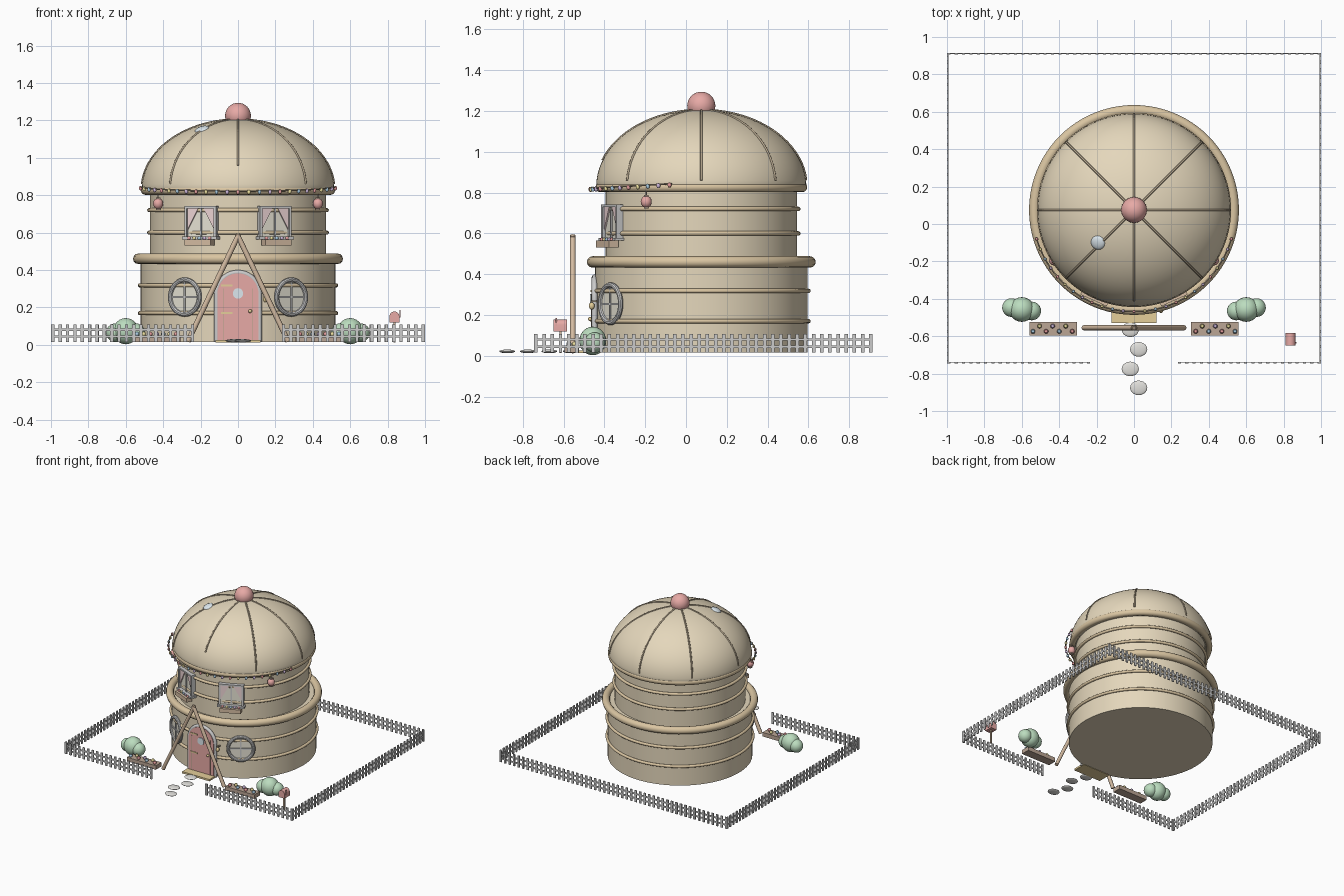
import bpy, bmesh
from math import sin, cos, pi, sqrt, radians, atan2
from mathutils import Matrix, Vector

if "Cube" in bpy.data.objects:
    bpy.data.objects.remove(bpy.data.objects["Cube"])

CY = 0.075                      # y of the house axis
R1, R2 = 0.52, 0.47             # lower and upper storey radii


def mat(name, r, g, b):
    m = bpy.data.materials.new(name)
    m.diffuse_color = (r, g, b, 1)
    m.use_nodes = True
    m.node_tree.nodes["Principled BSDF"].inputs["Base Color"].default_value = m.diffuse_color
    return m


TAN = mat("tan", 0.78, 0.68, 0.50)
TRIM = mat("trim", 0.70, 0.56, 0.36)
WOOD = mat("wood", 0.66, 0.50, 0.36)
RIB = mat("rib", 0.45, 0.37, 0.26)
RED = mat("red", 0.80, 0.40, 0.38)
GREEN = mat("green", 0.50, 0.72, 0.52)
GOLD = mat("gold", 0.78, 0.62, 0.32)
BED = mat("bed", 0.50, 0.38, 0.30)
PINK = mat("pink", 0.85, 0.66, 0.66)
GLASS = mat("glass", 0.80, 0.77, 0.66)
STONE = mat("stone", 0.76, 0.75, 0.72)
PALE = mat("pale_blue", 0.72, 0.80, 0.85)
BRIGHT = [mat("bright_red", 0.8, 0.35, 0.35), mat("bright_yellow", 0.85, 0.75, 0.35),
          mat("bright_blue", 0.4, 0.6, 0.75), mat("bright_violet", 0.62, 0.48, 0.72)]


def finish(name, bm, m=None, M=Matrix()):
    bmesh.ops.recalc_face_normals(bm, faces=bm.faces)
    me = bpy.data.meshes.new(name)
    bm.to_mesh(me)
    bm.free()
    me.shade_smooth()
    me.set_sharp_from_angle(angle=radians(35))
    if m:
        me.materials.append(m)
    ob = bpy.data.objects.new(name, me)
    ob.matrix_world = M
    bpy.context.collection.objects.link(ob)
    return ob


def T(c, s=(1, 1, 1)):
    return Matrix.Translation(c) @ Matrix.Diagonal((*s, 1))


def boxes(name, items, m=None, M=Matrix()):
    bm = bmesh.new()
    for c, s in items:
        bmesh.ops.create_cube(bm, size=1, matrix=T(c, s))
    return finish(name, bm, m, M)


def balls(name, items, m=None, M=Matrix(), seg=16):
    bm = bmesh.new()
    for c, s in items:
        bmesh.ops.create_uvsphere(bm, u_segments=seg, v_segments=seg // 2, radius=1, matrix=T(c, s))
    return finish(name, bm, m, M)


def lathe(name, profile, m=None, M=Matrix(), n=96, closed=False):
    """Revolve (radius, z) points around the local z axis."""
    bm = bmesh.new()
    vs = [bm.verts.new((r, 0, z)) for r, z in profile]
    ed = [bm.edges.new(p) for p in zip(vs, vs[1:] + vs[:1] if closed else vs[1:])]
    bmesh.ops.spin(bm, geom=vs + ed, cent=(0, 0, 0), axis=(0, 0, 1), angle=2 * pi, steps=n)
    bmesh.ops.remove_doubles(bm, verts=bm.verts, dist=1e-5)
    return finish(name, bm, m, M)


def ring(name, R, r, z, m=None, M=T((0, CY, 0)), n=96, k=12):
    prof = [(R + r * cos(2 * pi * i / k), z + r * sin(2 * pi * i / k)) for i in range(k)]
    return lathe(name, prof, m, M, n, closed=True)


def tube(name, pts, r, m=None):
    cu = bpy.data.curves.new(name, 'CURVE')
    cu.dimensions = '3D'
    cu.bevel_depth, cu.bevel_resolution, cu.use_fill_caps = r, 2, True
    sp = cu.splines.new('POLY')
    sp.points.add(len(pts) - 1)
    for p, q in zip(sp.points, pts):
        p.co = (*q, 1)
    if m:
        cu.materials.append(m)
    ob = bpy.data.objects.new(name, cu)
    bpy.context.collection.objects.link(ob)
    return ob


def prism(name, outline, y0, y1, m=None, M=Matrix()):
    """Extrude an (x, z) outline along y."""
    bm = bmesh.new()
    f = bm.faces.new([bm.verts.new((x, y0, z)) for x, z in outline])
    ex = bmesh.ops.extrude_face_region(bm, geom=[f])["geom"]
    bmesh.ops.translate(bm, vec=(0, y1 - y0, 0), verts=[v for v in ex if isinstance(v, bmesh.types.BMVert)])
    return finish(name, bm, m, M)


def on_wall(x, R, z):
    """Frame on the round wall: local -y points outwards."""
    a = atan2(x, sqrt(R * R - x * x))
    return Matrix.Translation((0, CY, 0)) @ Matrix.Rotation(a, 4, 'Z') @ Matrix.Translation((0, -R, z))


# House body: two storeys, dome, rings
axis = T((0, CY, 0))
lathe("lower_storey", [(0, 0.016), (R1, 0.016), (R1, 0.46), (0, 0.46)], TAN, axis)
lathe("upper_storey", [(0, 0.45), (R2, 0.45), (R2, 0.83), (0, 0.83)], TAN, axis)
DZ, DH, DR = 0.83, 0.375, 0.515
lathe("dome", [(0, 0.81), (0.505, 0.81)] + [(DR * cos(i * pi / 40), DZ + DH * sin(i * pi / 40)) for i in range(20)]
      + [(0, DZ + DH)], TAN, axis)
ring("dome_rim", 0.495, 0.024, 0.826, TRIM)
ring("storey_ledge", 0.533, 0.028, 0.46, TRIM)
for i, (R, z) in enumerate([(R1, 0.17), (R1, 0.318), (R2, 0.6), (R2, 0.72)]):
    ring(f"wall_band_{i}", R + 0.005, 0.011, z, TRIM)
balls("roof_ball", [((0, CY, 1.225), (0.069,) * 3)], RED, seg=32)

# Dome ribs
for k in range(8):
    a = k * pi / 4
    lo = 0.35 if k == 6 else 0.08
    ts = [lo + (pi / 2 - lo) * i / 20 for i in range(21)]
    tube(f"dome_rib_{k}", [(DR * cos(t) * cos(a), CY + DR * cos(t) * sin(a), DZ + DH * sin(t)) for t in ts], 0.006, RIB)

# Skylight lying on the dome
n = Vector((-0.193 / DR**2, -0.177 / DR**2, 0.32 / DH**2))
balls("skylight", [((0, 0, 0), (0.039, 0.039, 0.014))], PALE,
      Matrix.Translation((-0.193, -0.10, 1.152)) @ n.to_track_quat('Z', 'Y').to_matrix().to_4x4())

# Door with arched frame, straps, porthole, knob and step
arch = lambda r: [(r, 0.016)] + [(r * cos(i * pi / 20), 0.272 + r * sin(i * pi / 20)) for i in range(21)] + [(-r, 0.016)]
prism("door", arch(0.11), -0.40, -0.464, RED)
tube("door_frame", [(x, -0.448, z) for x, z in arch(0.114)], 0.014)
boxes("door_straps", [((-0.06, -0.465, z), (0.06, 0.006, 0.01)) for z in (0.17, 0.318)], GOLD)
boxes("door_grooves", [((x, -0.464, 0.16), (0.003, 0.003, 0.28)) for x in (-0.08, 0.08)], RIB)
ry = Matrix.Rotation(pi / 2, 4, 'X')
lathe("door_porthole", [(0, -0.008), (0.028, -0.008), (0.028, 0.006), (0, 0.006)], PALE, T((0, -0.464, 0.275)) @ ry, 24)
balls("door_knob", [((0.065, -0.47, 0.18), (0.01,) * 3)], GOLD)
boxes("door_step", [((0, -0.475, 0.02), (0.24, 0.11, 0.014))], GOLD)
balls("wall_lamp", [((0.145, -0.462, 0.245), (0.012, 0.014, 0.018))], GOLD)
boxes("wall_lamp_bracket", [((0.145, -0.45, 0.268), (0.012, 0.03, 0.008))], RIB)

for s, side in ((-1, "left"), (1, "right")):
    # Round window
    M = on_wall(s * 0.28, R1, 0.255)
    lathe(f"{side}_round_glass", [(0, -0.03), (0.09, -0.03), (0.09, 0.008), (0, 0.008)], GLASS, M @ ry, 40)
    ring(f"{side}_round_frame", 0.092, 0.013, 0.008, None, M @ ry, 40, 10)
    boxes(f"{side}_round_bars", [((0, -0.01, 0), (0.01, 0.01, 0.18)), ((0, -0.01, 0), (0.18, 0.01, 0.01))], None, M)

    # Upper window with curtains and flower box
    M = on_wall(s * 0.192, R2, 0.655)
    boxes(f"{side}_upper_glass", [((0, 0.005, 0), (0.17, 0.03, 0.16))], GLASS, M)
    boxes(f"{side}_upper_frame", [((x, -0.004, 0), (0.014, 0.045, 0.17)) for x in (-0.085, 0.085)]
          + [((0, -0.004, 0.081), (0.184, 0.045, 0.012)), ((0, -0.01, -0.084), (0.2, 0.055, 0.014)),
             ((0, -0.012, 0), (0.01, 0.012, 0.16))], None, M)
    for d in (-1, 1):
        prism(f"{side}_curtain_{d}", [(d * 0.078, 0.075), (d * 0.015, 0.075), (d * 0.078, -0.04)], -0.008, -0.018, PINK, M)
    boxes(f"{side}_flower_box", [((0, -0.035, -0.107), (0.155, 0.05, 0.032))], WOOD, M)
    for i in range(5):
        balls(f"{side}_box_flower_{i}", [((-0.06 + 0.03 * i, -0.036, -0.085), (0.01,) * 3)], BRIGHT[i % 4], M, 10)

    # Leaning pole
    tube(f"{side}_pole", [(s * 0.268, -0.555, 0.018), (-s * 0.004, -0.555, 0.59)], 0.014, WOOD)

    # Hanging lantern
    x, y = s * 0.427, -0.195
    balls(f"{side}_lantern", [((x, y, 0.755), (0.027, 0.027, 0.03))], RED)
    boxes(f"{side}_lantern_caps", [((x, y, 0.755 + d * 0.03), (0.024, 0.024, 0.008)) for d in (-1, 1)], BED)
    tube(f"{side}_lantern_cord", [(x, y, 0.78), (x, y, 0.82)], 0.003, BED)

    # Flower bed and bush
    boxes(f"{side}_flower_bed", [((s * 0.432, -0.56, 0.032), (0.255, 0.07, 0.032))], BED)
    for i in range(7):
        balls(f"{side}_bed_flower_{i}", [((s * (0.33 + 0.035 * i), -0.56 + (0.014 if i % 2 else -0.014), 0.058),
                                         (0.013,) * 3)], BRIGHT[i % 4], seg=10)
    balls(f"{side}_bush", [((s * 0.6, -0.457, 0.073), (0.068, 0.066, 0.07)),
                           ((s * 0.655, -0.447, 0.065), (0.05, 0.05, 0.05)),
                           ((s * 0.547, -0.465, 0.065), (0.05, 0.05, 0.05))], GREEN, seg=24)

# String of lights around the front of the dome
arc = lambda t: (0.543 * sin(t), CY - 0.543 * cos(t), 0.822 + 0.022 * (t / 1.3) ** 2)
tube("light_wire", [arc(-1.3 + 2.6 * i / 40) for i in range(41)], 0.004, RIB)
for i in range(25):
    p = Vector(arc(-1.28 + 2.56 * i / 24)) - Vector((0, 0, 0.006))
    balls(f"light_bulb_{i}", [(p, (0.01, 0.01, 0.013))], BRIGHT[i % 4], seg=10)

# Stepping stones
for i, (x, y) in enumerate([(-0.02, -0.565), (0.025, -0.67), (-0.02, -0.775), (0.025, -0.876)]):
    balls(f"stepping_stone_{i}", [((x, y, 0.022), (0.046, 0.039, 0.009))], STONE, seg=20)

# Mailbox
prism("mailbox", [(0.81, 0.12)] + [(0.8365 - 0.0265 * cos(i * pi / 10), 0.152 + 0.0265 * sin(i * pi / 10))
      for i in range(11)] + [(0.863, 0.12)], -0.65, -0.583, RED)
boxes("mailbox_post", [((0.8365, -0.615, 0.068), (0.012, 0.012, 0.11))], WOOD)
boxes("mailbox_flag", [((0.866, -0.635, 0.165), (0.005, 0.008, 0.04))], RED)


# Picket fence with a gap at the front
def fence(name, p, q):
    p, q = Vector((*p, 0)), Vector((*q, 0))
    d = q - p
    L = d.length
    M = Matrix.Translation(p) @ Matrix.Rotation(atan2(d.y, d.x), 4, 'Z')
    k = round(L / 0.04)
    boxes(name, [((L * i / k, 0, 0.062), (0.017, 0.008, 0.092)) for i in range(k + 1)]
          + [((L / 2, 0, z), (L, 0.005, 0.012)) for z in (0.045, 0.08)], None, M)


fence("front_fence_left", (-0.99, -0.742), (-0.243, -0.742))
fence("front_fence_right", (0.243, -0.742), (0.99, -0.742))
fence("back_fence", (-0.99, 0.911), (0.99, 0.911))
fence("left_fence", (-0.995, -0.735), (-0.995, 0.905))
fence("right_fence", (0.995, -0.735), (0.995, 0.905))
